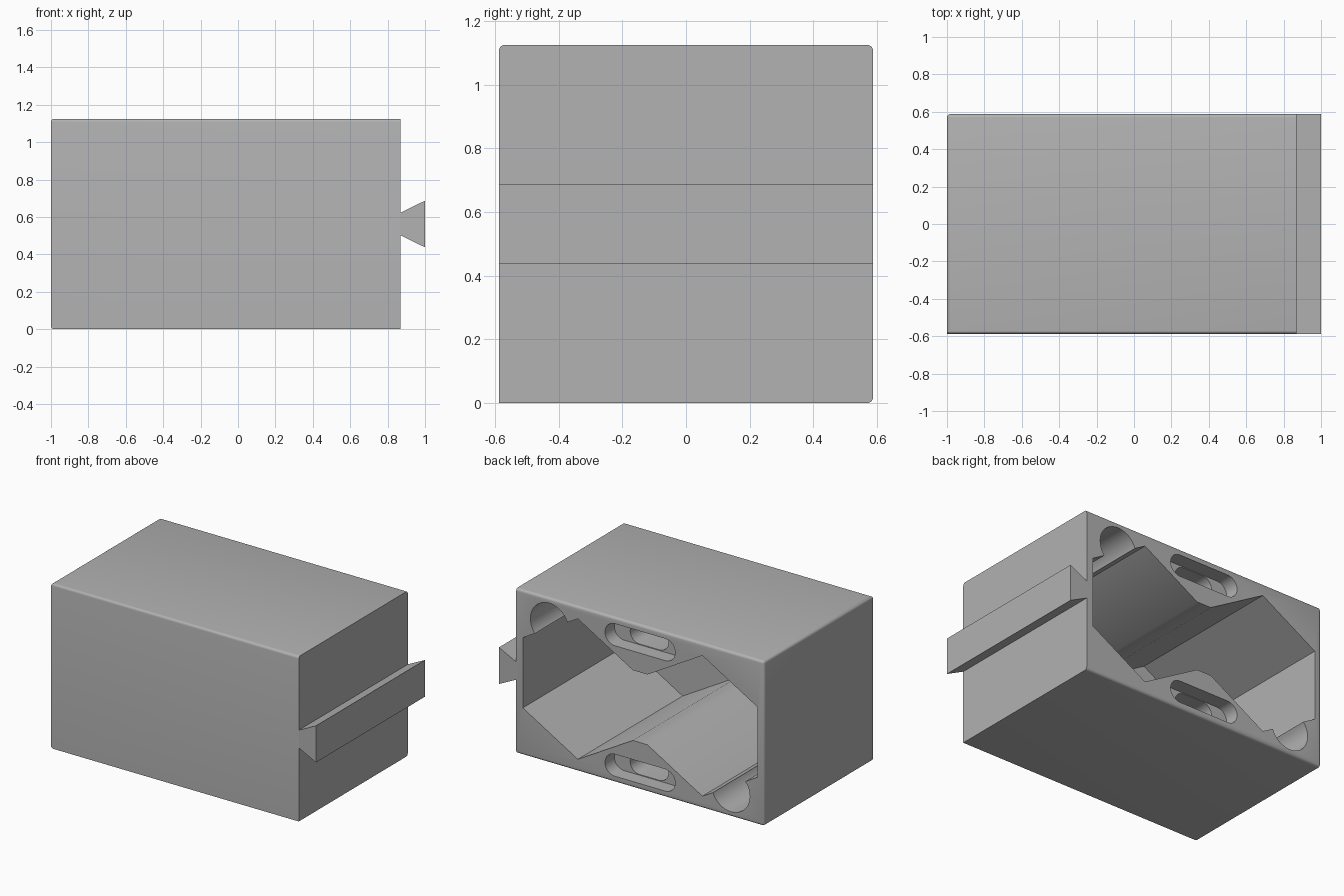
import bpy
import bmesh
from math import cos, sin, pi, sqrt

cube = bpy.data.objects.get("Cube")
if cube:
    bpy.data.objects.remove(cube, do_unlink=True)

# Main dimensions
X0, X1, DEPTH, HEIGHT = -1.0, 0.87, 1.175, 1.125
BACK = DEPTH / 2
CX, CZ = (X0 + X1) / 2, HEIGHT / 2

grey = bpy.data.materials.new("mid_grey")
grey.use_nodes = True
colour = (0.445, 0.445, 0.445, 1)
grey.diffuse_color = colour
grey.node_tree.nodes["Principled BSDF"].inputs["Base Color"].default_value = colour


def prism(name, outline, y0, y1):
    """Extrude an x-z outline from y0 to y1."""
    bm = bmesh.new()
    face = bm.faces.new([bm.verts.new((x, y0, z)) for x, z in outline])
    ext = bmesh.ops.extrude_face_region(bm, geom=[face])
    moved = [v for v in ext["geom"] if isinstance(v, bmesh.types.BMVert)]
    bmesh.ops.translate(bm, verts=moved, vec=(0, y1 - y0, 0))
    bmesh.ops.recalc_face_normals(bm, faces=bm.faces)
    mesh = bpy.data.meshes.new(name)
    bm.to_mesh(mesh)
    bm.free()
    mesh.materials.append(grey)
    obj = bpy.data.objects.new(name, mesh)
    bpy.context.collection.objects.link(obj)
    return obj


def arc(x, z, r, a0, a1, n):
    return [(x + r * cos(a0 + (a1 - a0) * i / n), z + r * sin(a0 + (a1 - a0) * i / n))
            for i in range(n + 1)]


def slot(z, half, r):
    """Rounded slot outline centred on the body."""
    return (arc(CX + half - r, z, r, -pi / 2, pi / 2, 16)
            + arc(CX - half + r, z, r, pi / 2, 3 * pi / 2, 16))


def activate(obj):
    bpy.ops.object.select_all(action="DESELECT")
    obj.select_set(True)
    bpy.context.view_layer.objects.active = obj


def cut(obj, outline, depth):
    """Sink an outline into the back face."""
    cutter = prism("cutter", outline, BACK - depth, BACK + 0.1)
    cutter.hide_render = True
    mod = obj.modifiers.new("cut", "BOOLEAN")
    mod.operation, mod.solver, mod.object = "DIFFERENCE", "EXACT", cutter
    activate(obj)
    bpy.ops.object.modifier_apply(modifier=mod.name)
    bpy.data.objects.remove(cutter, do_unlink=True)


# Holder body
body = prism("holder_body", [(X0, 0), (X1, 0), (X1, HEIGHT), (X0, HEIGHT)], -BACK, BACK)

# Soften the long edges and the end edges, leaving the front bottom edge crisp
bm = bmesh.new()
bm.from_mesh(body.data)
soft = []
for e in bm.edges:
    a, b = (v.co for v in e.verts)
    mid, run = (a + b) / 2, b - a
    front_bottom = mid.y < -0.5 and mid.z < 0.1
    along_x = abs(run.x) > 1 and not front_bottom
    end_edge = mid.x < X0 + 0.01 and (abs(run.y) > 1 or mid.y > 0.5)
    if along_x or end_edge:
        soft.append(e)
bmesh.ops.bevel(bm, geom=soft, offset=0.018, segments=4, profile=0.5, affect="EDGES")
bm.to_mesh(body.data)
bm.free()

# Twin hexagonal pockets joined by a short channel
apothem, spacing = 0.415, 0.47
R = apothem * 2 / sqrt(3)
inner = spacing - apothem
half = [(inner, -R / 2), (spacing, -R), (spacing + apothem, -R / 2),
        (spacing + apothem, R / 2), (spacing, R), (inner, R / 2)]
pocket = half + [(-x, -z) for x, z in half]
cut(body, [(CX + x, CZ + z) for x, z in pocket], 1.13)

# Finger scoops in opposite corners, and stepped slots above and below
for s in (1, -1):
    cut(body, arc(CX + s * 0.685, CZ + s * 0.385, 0.143, 0, 2 * pi * 39 / 40, 39), 1.12)
    cut(body, slot(CZ + s * 0.445, 0.265, 0.075), 0.1)
    cut(body, slot(CZ + s * 0.445, 0.145, 0.07), 0.5)

# Dovetail rail on the left side
rail = prism("dovetail_rail",
             [(X1 - 0.005, CZ - 0.058), (1, CZ - 0.125),
              (1, CZ + 0.125), (X1 - 0.005, CZ + 0.058)], -BACK, BACK)

for obj in (body, rail):
    activate(obj)
    bpy.ops.object.shade_smooth_by_angle(angle=pi / 6)
